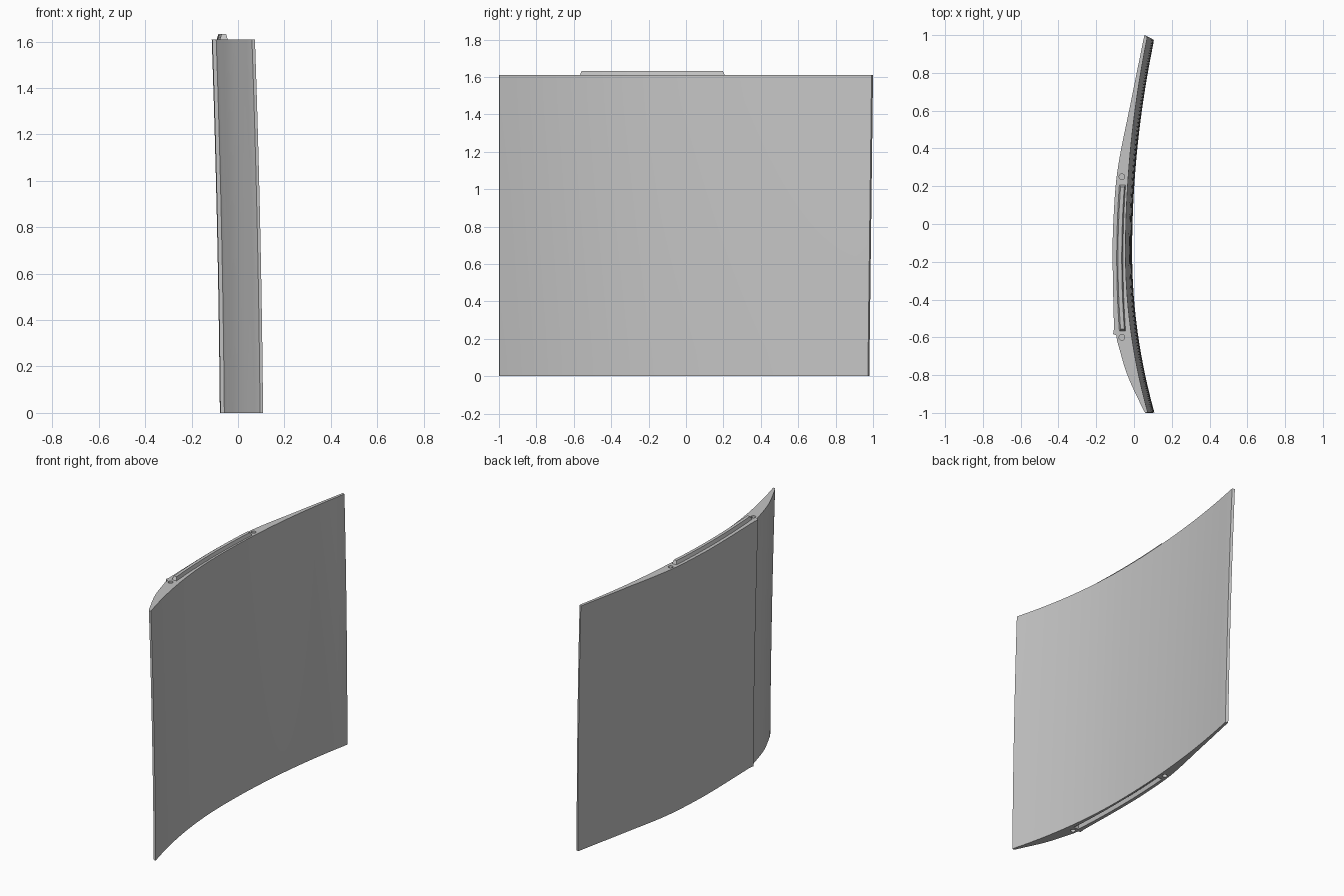
import bpy
import bmesh
from mathutils import Vector
from mathutils.geometry import interpolate_bezier

cube = bpy.data.objects.get("Cube")
if cube:
    bpy.data.objects.remove(cube, do_unlink=True)

HEIGHT = 1.61

grey = bpy.data.materials.new("light grey")
grey.use_nodes = True
grey.diffuse_color = (0.55, 0.55, 0.55, 1)
grey.node_tree.nodes["Principled BSDF"].inputs["Base Color"].default_value = (0.55, 0.55, 0.55, 1)


def loft(name, rings):
    """Skin a stack of closed rings and cap both ends."""
    bm = bmesh.new()
    loops = [[bm.verts.new(p) for p in ring] for ring in rings]
    n = len(loops[0])
    for a, b in zip(loops, loops[1:]):
        for i in range(n):
            j = (i + 1) % n
            bm.faces.new((a[i], a[j], b[j], b[i]))
    bm.faces.new(loops[0][::-1])
    bm.faces.new(loops[-1])
    bmesh.ops.recalc_face_normals(bm, faces=bm.faces)
    mesh = bpy.data.meshes.new(name)
    bm.to_mesh(mesh)
    bm.free()
    mesh.materials.append(grey)
    obj = bpy.data.objects.new(name, mesh)
    bpy.context.collection.objects.link(obj)
    return obj


def smooth_path(points, steps=6):
    """Smooth curve through a few (x, y) points."""
    pts = [Vector((x, y, 0)) for x, y in points]
    out = []
    for i in range(len(pts) - 1):
        p, q = pts[i], pts[i + 1]
        before = pts[i - 1] if i else p
        after = pts[i + 2] if i + 2 < len(pts) else q
        d = (q - p).length / 3
        h1 = p + (q - before).normalized() * d
        h2 = q - (after - p).normalized() * d
        out += interpolate_bezier(p, h1, h2, q, steps + 1)[:-1]
    return [(v.x, v.y) for v in out + [pts[-1]]]


def hollow_x(y):
    """Concave face of the top section."""
    d = y + 0.15
    return -0.045 + (0.089 if d > 0 else 0.164) * d * d


def lean(t):
    """Sideways shift of the section at height fraction t."""
    return 0.035 * (1 - 0.4 * t - 0.6 * t * t)


# Section outline: main back face, raised step, nose face, hollow face
main_face = smooth_path([(0.055, 1), (-0.02, 0.63), (-0.088, 0.28),
                         (-0.11, 0), (-0.113, -0.2), (-0.106, -0.555)])
step = [(-0.111, -0.582), (-0.094, -0.59)]
nose_face = smooth_path([(-0.089, -0.62), (-0.035, -0.8), (0.05, -0.985)])
hollow = []
for i in range(33):
    y = -0.998 + 1.975 * i / 32
    hollow.append((hollow_x(y), y))
outline = main_face + step + nose_face + [(0.06, -1)] + hollow + [(0.07, 0.992)]

rings = []
for k in range(13):
    t = k / 12
    rings.append([(x + lean(t), y * (0.98 + 0.02 * t if y > 0 else 1), HEIGHT * t)
                  for x, y in outline])
body = loft("curved_panel", rings)


# Tongue on the top and matching slot underneath
def rail(name, z_low, z_high, shift):
    rings = []
    for k in range(17):
        s = k / 16 * 2 - 1
        x = -0.075 + 0.014 * s * s + shift
        y_low = -0.18 + 0.39 * s
        y_top = -0.18 + 0.377 * s
        rings.append([(x - 0.018, y_low, z_low), (x + 0.018, y_low, z_low),
                      (x + 0.01, y_top, z_high), (x - 0.01, y_top, z_high)])
    return loft(name, rings)


tongue = rail("top_tongue", HEIGHT - 0.005, HEIGHT + 0.022, 0)
cutters = [rail("slot_cutter", -0.004, 0.024, lean(0))]

# Pin holes beside the tongue and the slot
for y in (0.25, -0.6):
    for z, shift in ((HEIGHT, 0), (0, lean(0))):
        bpy.ops.mesh.primitive_cylinder_add(vertices=20, radius=0.015, depth=0.12,
                                            location=(-0.064 + shift, y, z))
        cutters.append(bpy.context.object)

for cutter in cutters:
    cutter.hide_render = True
    bpy.context.view_layer.objects.active = body
    mod = body.modifiers.new("cut", 'BOOLEAN')
    mod.operation = 'DIFFERENCE'
    mod.solver = 'EXACT'
    mod.object = cutter
    bpy.ops.object.modifier_apply(modifier=mod.name)
    bpy.data.objects.remove(cutter, do_unlink=True)

# Smooth faces with sharp borders
bpy.ops.object.select_all(action='DESELECT')
for obj in (body, tongue):
    obj.select_set(True)
bpy.context.view_layer.objects.active = body
bpy.ops.object.shade_smooth_by_angle(angle=0.5)
